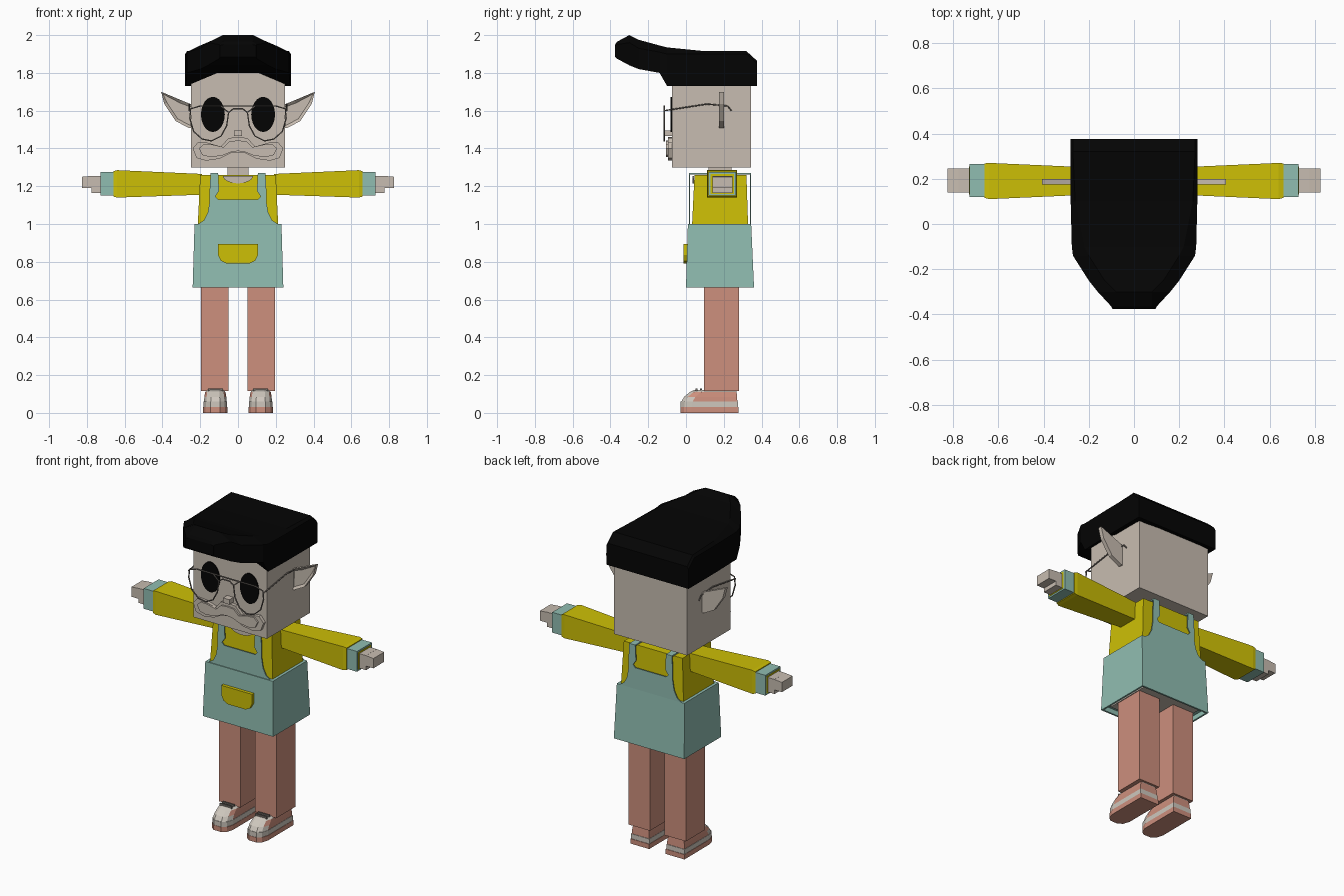
import bpy
import bmesh
import math
from mathutils import Vector

default_cube = bpy.data.objects.get("Cube")
if default_cube:
    bpy.data.objects.remove(default_cube, do_unlink=True)


def make_material(name, red, green, blue):
    """Flat material from display values, stored as linear ones."""
    linear = [(channel / 255) ** 2.2 for channel in (red, green, blue)] + [1]
    material = bpy.data.materials.new(name)
    material.use_nodes = True
    material.diffuse_color = linear
    shader = next(n for n in material.node_tree.nodes if n.type == "BSDF_PRINCIPLED")
    shader.inputs["Base Color"].default_value = linear
    return material


skin = make_material("skin beige", 198, 187, 175)
black = make_material("hair black", 12, 12, 12)
mint = make_material("apron mint", 143, 188, 176)
yellow = make_material("shirt yellow", 204, 190, 14)
coral = make_material("trouser coral", 204, 142, 124)
metal = make_material("glasses grey", 120, 114, 108)
pale = make_material("shoe pale grey", 205, 198, 188)


def finish(name, bm, *materials):
    bmesh.ops.recalc_face_normals(bm, faces=bm.faces[:])
    mesh = bpy.data.meshes.new(name)
    bm.to_mesh(mesh)
    bm.free()
    for material in materials:
        mesh.materials.append(material)
    obj = bpy.data.objects.new(name, mesh)
    bpy.context.scene.collection.objects.link(obj)
    return obj


def loft_mesh(rings):
    """Bridge rings of equal length and cap both ends."""
    bm = bmesh.new()
    loops = [[bm.verts.new(point) for point in ring] for ring in rings]
    count = len(loops[0])
    for lower, upper in zip(loops, loops[1:]):
        for i in range(count):
            j = (i + 1) % count
            bm.faces.new((lower[i], lower[j], upper[j], upper[i]))
    bm.faces.new(loops[0])
    bm.faces.new(loops[-1])
    return bm


def loft(name, rings, material):
    return finish(name, loft_mesh(rings), material)


def rect(x0, x1, y0, y1, z):
    return [(x0, y0, z), (x1, y0, z), (x1, y1, z), (x0, y1, z)]


def box(name, x0, x1, y0, y1, z0, z1, material):
    return loft(name, [rect(x0, x1, y0, y1, z0), rect(x0, x1, y0, y1, z1)], material)


def plate(name, outline, y0, y1, material):
    """Extrude an x-z outline along y."""
    return loft(name, [[(x, y, z) for x, z in outline] for y in (y0, y1)], material)


def mirrored(half):
    """Complete an x-z outline given on its +x side."""
    return half + [(-x, z) for x, z in reversed(half) if x > 0]


def ellipse(x, z, rx, rz, steps=24):
    turn = [math.tau * i / steps for i in range(steps)]
    return [(x + rx * math.cos(a), z + rz * math.sin(a)) for a in turn]


def wire(name, points, closed=False):
    curve = bpy.data.curves.new(name, "CURVE")
    curve.dimensions = "3D"
    curve.bevel_depth = 0.004
    curve.bevel_resolution = 1
    spline = curve.splines.new("POLY")
    spline.points.add(len(points) - 1)
    for target, point in zip(spline.points, points):
        target.co = (*point, 1)
    spline.use_cyclic_u = closed
    curve.materials.append(metal)
    obj = bpy.data.objects.new(name, curve)
    bpy.context.scene.collection.objects.link(obj)


# Head and neck
box("head", -0.25, 0.25, -0.075, 0.345, 1.3, 1.85, skin)
box("neck", -0.055, 0.055, 0.12, 0.24, 1.22, 1.32, skin)


# Swept hair: cross-sections from the back to the tip of the quiff
def hair_ring(y, width, bottom, side, crown_width, crown, middle):
    half = [(width, bottom), (width, side), (crown_width, crown)]
    left = [(x, y, z) for x, z in half]
    right = [(-x, y, z) for x, z in reversed(half)]
    return left + right + [(-width * 0.4, y, middle), (width * 0.4, y, middle)]


loft("hair", [hair_ring(*station) for station in (
    (0.375, 0.28, 1.73, 1.85, 0.27, 1.865, 1.73),
    (0.32, 0.28, 1.73, 1.9, 0.27, 1.915, 1.74),
    (0.1, 0.28, 1.73, 1.9, 0.26, 1.915, 1.8),
    (-0.1, 0.275, 1.73, 1.9, 0.22, 1.935, 1.8),
    (-0.14, 0.27, 1.8, 1.91, 0.2, 1.945, 1.8),
    (-0.25, 0.2, 1.82, 1.93, 0.13, 1.975, 1.82),
    (-0.3, 0.16, 1.84, 1.96, 0.08, 2.0, 1.84),
    (-0.365, 0.1, 1.875, 1.95, 0.08, 1.965, 1.875),
    (-0.375, 0.095, 1.885, 1.945, 0.075, 1.95, 1.885))], black)

# Nose and two-layer moustache
box("nose", -0.022, 0.022, -0.115, -0.07, 1.465, 1.495, skin)
whiskers = mirrored([(0, 1.46), (0.05, 1.455), (0.09, 1.41), (0.16, 1.43), (0.21, 1.435),
                     (0.24, 1.4), (0.22, 1.35), (0.17, 1.335), (0.1, 1.345),
                     (0.04, 1.375), (0, 1.38)])
plate("moustache", whiskers, -0.095, -0.07, skin)
inner = [(x * 0.86, 1.4 + (z - 1.4) * 0.7) for x, z in whiskers]
plate("moustache_ridge", inner, -0.105, -0.09, skin)

# Torso, neckline and hips
loft("torso", [rect(-0.215, 0.215, 0.03, 0.33, 0.95),
               rect(-0.2, 0.2, 0.045, 0.32, 1.26)], yellow)
neckline = [p for p in ellipse(0, 1.255, 0.08, 0.04) if p[1] < 1.256]
plate("neckline", neckline, 0.035, 0.043, skin)

# Hollow apron skirt with the hips showing underneath
bm = loft_mesh([rect(-0.24, 0.24, 0.0, 0.36, 0.665), rect(-0.23, 0.23, 0.01, 0.345, 1.0)])
bm.normal_update()
base = min(bm.faces, key=lambda f: f.calc_center_median().z)
bmesh.ops.inset_region(bm, faces=[base], thickness=0.015)
recess = bmesh.ops.extrude_face_region(bm, geom=[base])
bmesh.ops.translate(bm, vec=(0, 0, 0.03),
                    verts=[v for v in recess["geom"] if isinstance(v, bmesh.types.BMVert)])
bmesh.ops.delete(bm, geom=[base], context="FACES_ONLY") if base.is_valid else None
finish("apron_skirt", bm, mint)
box("hips", -0.2, 0.2, 0.035, 0.325, 0.685, 0.75, skin)

# Apron bib with straps, front and back
bib = mirrored([(0, 1.13), (0.105, 1.13), (0.12, 1.145), (0.1, 1.175), (0.105, 1.27),
                (0.145, 1.27), (0.15, 1.18), (0.15, 1.12), (0.16, 1.06), (0.18, 1.02),
                (0.225, 0.99), (0, 0.99)])
plate("front_bib", bib, 0.015, 0.021, mint)
plate("back_bib", bib, 0.339, 0.345, mint)

# Rounded apron pocket
pocket = mirrored([(0, 0.895), (0.105, 0.895), (0.105, 0.835), (0.09, 0.805),
                   (0.06, 0.79), (0, 0.79)])
plate("apron_pocket", pocket, -0.013, 0.01, yellow)


# Shoe outline with a rounded toe
def shoe_ring(centre, width, front, back, z):
    half = [(width, back), (width, front + 0.06), (width * 0.8, front + 0.02),
            (width * 0.4, front)]
    outline = half + [(-x, y) for x, y in reversed(half)]
    return [(centre + x, y, z) for x, y in outline]


for side, s in (("left", 1), ("right", -1)):
    # Eyes
    plate(side + "_eye", ellipse(s * 0.133, 1.58, 0.063, 0.093), -0.081, -0.074, black)

    # Pointed ears with a sunken centre on both faces
    ear = [(0.24, 1.63), (0.3, 1.655), (0.407, 1.7), (0.39, 1.635), (0.33, 1.545),
           (0.26, 1.508), (0.24, 1.51)]
    bm = loft_mesh([[(s * x, y, z) for x, z in ear] for y in (0.175, 0.2)])
    bmesh.ops.recalc_face_normals(bm, faces=bm.faces[:])
    broad = min(bm.faces, key=lambda f: f.calc_center_median().y)
    bmesh.ops.inset_region(bm, faces=[broad], thickness=0.016)
    bmesh.ops.translate(bm, verts=broad.verts[:], vec=(0, 0.012, 0))
    finish(side + "_ear", bm, skin)

    # Glasses rim and temple
    rim = [(0.09, 1.625), (0.2, 1.625), (0.25, 1.61), (0.255, 1.56), (0.235, 1.49),
           (0.19, 1.45), (0.14, 1.44), (0.09, 1.465), (0.06, 1.52), (0.05, 1.59)]
    wire(side + "_glasses_rim", [(s * x, -0.115, z) for x, z in rim], True)
    temple = [(-0.115, 1.6), (0.11, 1.635), (0.22, 1.625), (0.24, 1.6)]
    wire(side + "_glasses_temple", [(s * 0.257, y, z) for y, z in temple])

    # Shoulder strap
    inner_x, outer_x = sorted((s * 0.105, s * 0.145))
    box(side + "_strap", inner_x, outer_x, 0.015, 0.345, 1.262, 1.27, mint)

    # Sleeve, cuff and hand, each a loft along x
    def arm_part(name, material, *stations):
        rings = [[(s * x, y, z) for y, z in ((y0, z0), (y1, z0), (y1, z1), (y0, z1))]
                 for x, y0, y1, z0, z1 in stations]
        loft(side + name, rings, material)

    arm_part("_sleeve", yellow, (0.19, 0.13, 0.25, 1.155, 1.265),
             (0.64, 0.11, 0.27, 1.14, 1.285), (0.66, 0.115, 0.268, 1.145, 1.28))
    arm_part("_cuff", mint, (0.655, 0.12, 0.265, 1.15, 1.275),
             (0.727, 0.12, 0.265, 1.15, 1.275))
    arm_part("_cuff_lining", yellow, (0.725, 0.13, 0.255, 1.16, 1.265),
             (0.729, 0.13, 0.255, 1.16, 1.265))
    arm_part("_palm", skin, (0.72, 0.14, 0.245, 1.165, 1.255),
             (0.775, 0.14, 0.245, 1.165, 1.255))
    arm_part("_fingers", skin, (0.77, 0.14, 0.245, 1.19, 1.255),
             (0.825, 0.14, 0.245, 1.19, 1.25))

    # Trouser leg
    inner_x, outer_x = sorted((s * 0.05, s * 0.195))
    box(side + "_leg", inner_x, outer_x, 0.095, 0.28, 0.115, 0.75, coral)

    # Shoe: sole, stripe and upper with a pale toe cap
    middle = s * 0.12
    loft(side + "_shoe_sole", [shoe_ring(middle, 0.064, -0.03, 0.278, z)
                               for z in (0, 0.03)], coral)
    loft(side + "_shoe_stripe", [shoe_ring(middle, 0.062, -0.028, 0.275, z)
                                 for z in (0.03, 0.06)], pale)
    bm = loft_mesh([shoe_ring(middle, 0.06, -0.025, 0.272, 0.06),
                    shoe_ring(middle, 0.058, -0.01, 0.27, 0.085),
                    shoe_ring(middle, 0.054, 0.02, 0.268, 0.11),
                    shoe_ring(middle, 0.045, 0.04, 0.265, 0.12)])
    for face in bm.faces:
        spot = face.calc_center_median()
        face.material_index = 1 if spot.y < 0.04 or spot.z > 0.115 else 0
    finish(side + "_shoe_upper", bm, coral, pale)
    for row in range(2):
        y = 0.05 + row * 0.025
        box(side + "_shoe_lace", middle - 0.04, middle + 0.04, y, y + 0.01,
            0.115, 0.13, metal)

# Bridge of the glasses
wire("glasses_bridge", [(-0.05, -0.115, 1.59), (-0.025, -0.115, 1.61),
                        (0.025, -0.115, 1.61), (0.05, -0.115, 1.59)])
wire("glasses_top_bar", [(-0.09, -0.115, 1.625), (0.09, -0.115, 1.625)])
